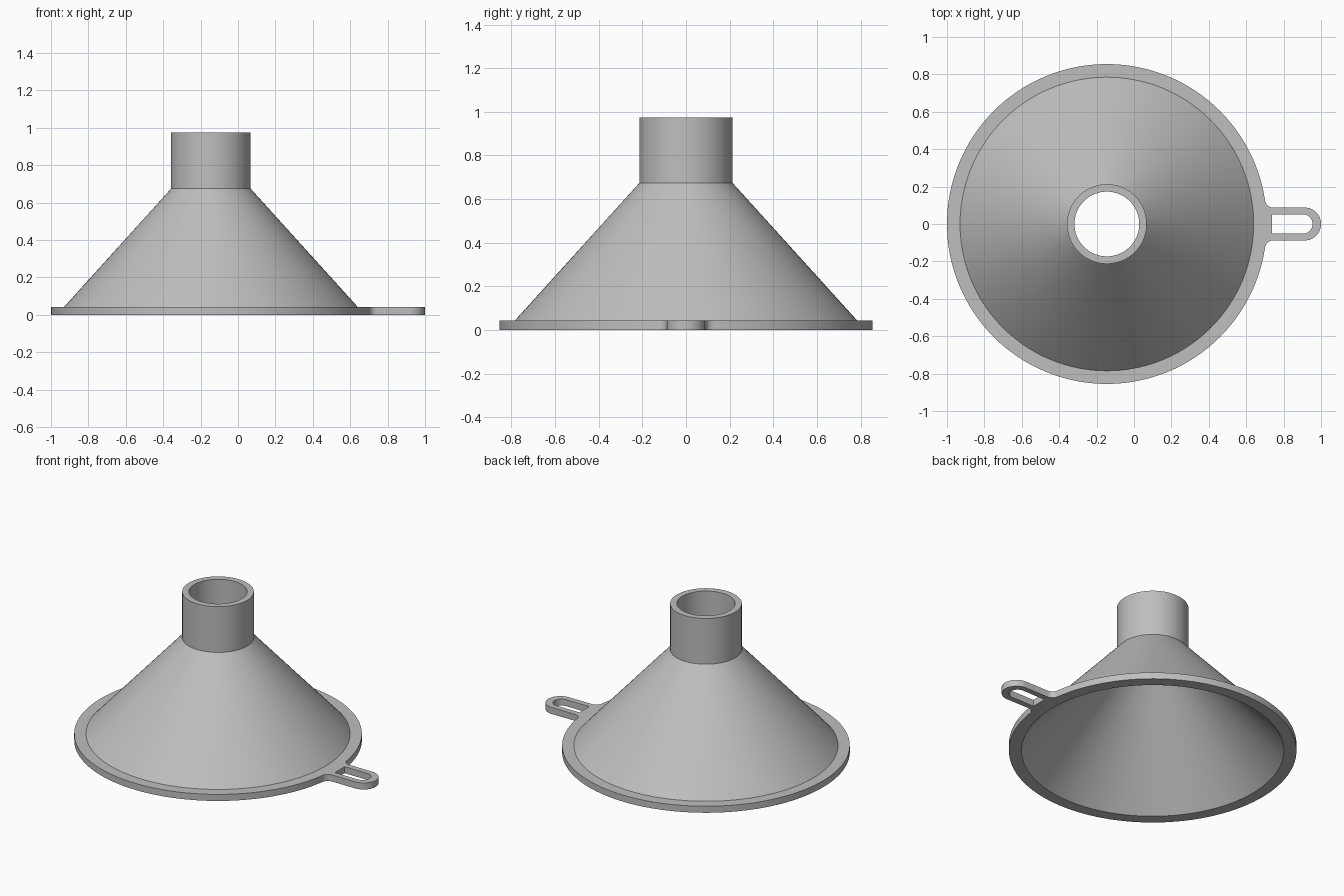
import bpy, bmesh
from math import sin, cos, pi, radians
from mathutils import Matrix

if "Cube" in bpy.data.objects:
    bpy.data.objects.remove(bpy.data.objects["Cube"], do_unlink=True)

SEGMENTS = 128
CENTRE_X = -0.145
RIM_R = 0.855
RIM_H = 0.043

grey = bpy.data.materials.new("plain grey")
grey.use_nodes = True
grey.diffuse_color = (0.52, 0.52, 0.52, 1)
grey.node_tree.nodes["Principled BSDF"].inputs["Base Color"].default_value = grey.diffuse_color


def finish(bm, name):
    bmesh.ops.recalc_face_normals(bm, faces=bm.faces)
    mesh = bpy.data.meshes.new(name)
    bm.to_mesh(mesh)
    bm.free()
    mesh.materials.append(grey)
    obj = bpy.data.objects.new(name, mesh)
    bpy.context.collection.objects.link(obj)
    bpy.ops.object.select_all(action='DESELECT')
    obj.select_set(True)
    bpy.context.view_layer.objects.active = obj
    bpy.ops.object.shade_smooth_by_angle(angle=radians(30))
    return obj


def loop(bm, points):
    verts = [bm.verts.new(p) for p in points]
    return [bm.edges.new((v, verts[i - 1])) for i, v in enumerate(verts)]


def arc(cx, cy, r, start, end, steps):
    angles = [start + (end - start) * i / steps for i in range(steps + 1)]
    return [(cx + r * cos(a), cy + r * sin(a), 0) for a in angles]


def mirrored(points):
    return [(x, -y, z) for x, y, z in reversed(points)]


# Funnel body: rim, cone and spout turned from one wall section
section = [(0.78, 0), (RIM_R, 0), (RIM_R, RIM_H), (0.785, RIM_H),
           (0.213, 0.675), (0.213, 0.975), (0.173, 0.975), (0.173, 0.66)]
bm = bmesh.new()
loop(bm, [(r, 0, z) for r, z in section])
bmesh.ops.spin(bm, geom=bm.verts[:] + bm.edges[:], cent=(0, 0, 0), axis=(0, 0, 1),
               angle=2 * pi, steps=SEGMENTS)
bmesh.ops.remove_doubles(bm, verts=bm.verts, dist=0.0001)
bmesh.ops.transform(bm, matrix=Matrix.Translation((CENTRE_X, 0, 0)), verts=bm.verts)
finish(bm, "funnel_body")

# Hanging tab: slotted loop blended into the rim with tangent fillets
HALF_W = 0.088
TIP_X = 1 - HALF_W
join = 3 * 2 * pi / SEGMENTS
fillet = (RIM_R * sin(join) - HALF_W) / (1 - sin(join))
fillet_x = CENTRE_X + (RIM_R + fillet) * cos(join)

root = arc(CENTRE_X, 0, RIM_R, -join, join, 6)
blend = arc(fillet_x, HALF_W + fillet, fillet, pi + join, 1.5 * pi, 8)
tip = arc(TIP_X, 0, HALF_W, pi / 2, -pi / 2, 32)
outline = root + blend[1:] + tip + mirrored(blend[1:])
slot = [(0.738, -0.051, 0)] + arc(0.904, 0, 0.051, -pi / 2, pi / 2, 24) + [(0.738, 0.051, 0)]

bm = bmesh.new()
edges = loop(bm, outline) + loop(bm, slot)
bmesh.ops.triangle_fill(bm, edges=edges, use_beauty=True, use_dissolve=False)
top = bmesh.ops.extrude_face_region(bm, geom=bm.faces[:], use_keep_orig=True)
bmesh.ops.translate(bm, vec=(0, 0, RIM_H),
                    verts=[g for g in top["geom"] if isinstance(g, bmesh.types.BMVert)])
finish(bm, "hanging_tab")
